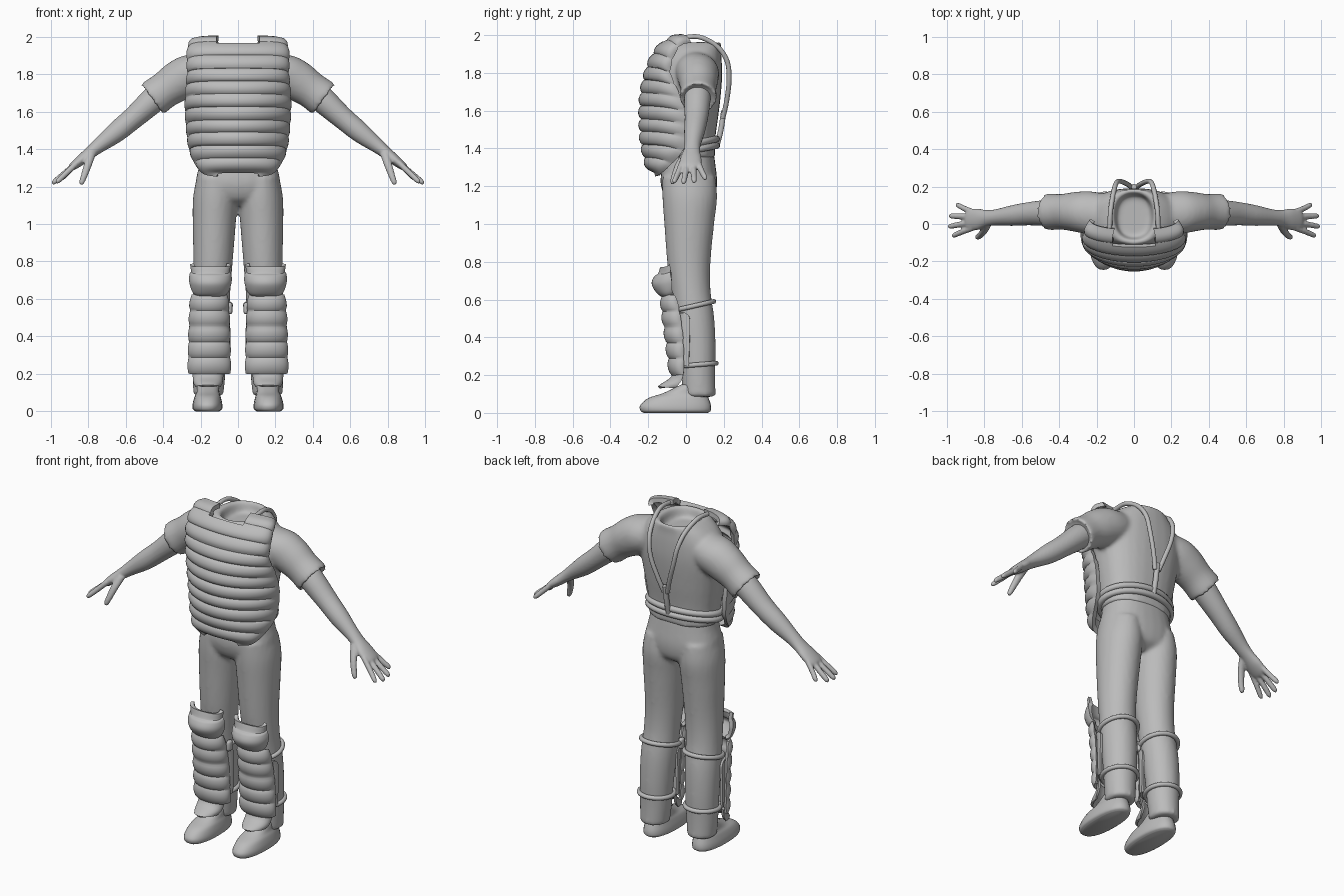
import bpy, bmesh, math
from mathutils import Vector

cube = bpy.data.objects.get("Cube")
if cube:
    bpy.data.objects.remove(cube)

grey = bpy.data.materials.new("plain_grey")
grey.use_nodes = True
grey.diffuse_color = (0.5, 0.5, 0.5, 1)
grey.node_tree.nodes["Principled BSDF"].inputs["Base Color"].default_value = (0.5, 0.5, 0.5, 1)


def smooth_rows(rows, n=4):
    """Catmull-Rom interpolation of tuples."""
    vs = [Vector(r) for r in rows]
    vs = [vs[0] * 2 - vs[1]] + vs + [vs[-1] * 2 - vs[-2]]
    out = []
    for i in range(1, len(vs) - 2):
        a, b, c, d = vs[i - 1:i + 3]
        for k in range(n):
            t = k / n
            out.append(0.5 * (2 * b + (c - a) * t + (2 * a - 5 * b + 4 * c - d) * t ** 2
                              + (3 * b - a - 3 * c + d) * t ** 3))
    return out + [vs[-2]]


def loft(bm, rings, tilt=0, segs=28, square=1.0):
    """Closed tube; rings are (x, y, z, radius_u, radius_y), tilted about y."""
    a = math.radians(tilt)
    prev = first = None
    for x, y, z, ru, rv in smooth_rows(rings):
        ring = []
        for k in range(segs):
            t = 2 * math.pi * k / segs
            c, s = math.cos(t), math.sin(t)
            c = math.copysign(abs(c) ** square, c) * max(ru, 0.002)
            s = math.copysign(abs(s) ** square, s) * max(rv, 0.002)
            ring.append(bm.verts.new((x + c * math.cos(a), y + s, z + c * math.sin(a))))
        if prev:
            for k in range(segs):
                j = (k + 1) % segs
                bm.faces.new((prev[k], prev[j], ring[j], ring[k]))
        first = first or ring
        prev = ring
    bm.faces.new(first)
    bm.faces.new(prev)


def finish(bm, name, mirror=True):
    bmesh.ops.recalc_face_normals(bm, faces=bm.faces)
    me = bpy.data.meshes.new(name)
    bm.to_mesh(me)
    bm.free()
    for p in me.polygons:
        p.use_smooth = True
    me.materials.append(grey)
    ob = bpy.data.objects.new(name, me)
    bpy.context.collection.objects.link(ob)
    if mirror:
        ob.modifiers.new("mirror", "MIRROR").use_clip = False
    return ob


def fuse(ob, voxel, passes):
    """Blend overlapping volumes into one smooth skin."""
    r = ob.modifiers.new("remesh", "REMESH")
    r.mode = "VOXEL"
    r.voxel_size = voxel
    r.use_smooth_shade = True
    s = ob.modifiers.new("smooth", "SMOOTH")
    s.factor, s.iterations = 0.5, passes


def shell(name, rows, cx=0, rib=0, pitch=0.1, start=0, thick=0.02, cut=None, droop=0, mirror=True):
    """Curved plate open at the back; rows are (z, half_width, front_y, edge_y)."""
    bm = bmesh.new()
    n = 28
    grid = []
    for z, w, f, e in smooth_rows(rows, 10):
        line = []
        for i in range(n + 1):
            s = 2 * i / n - 1
            t = s * math.pi / 2
            puff = rib * (abs(math.sin(math.pi * (z - start) / pitch)) ** 0.7) * (1 - s ** 6)
            x = cx + w * math.sin(t) + puff * math.sin(t)
            y = f + (e - f) * (1 - math.cos(t)) - puff * math.cos(t)
            line.append(bm.verts.new((x, y, z + droop * s ** 4)))
        grid.append(line)
    for a, b in zip(grid, grid[1:]):
        for i in range(n):
            s = abs(2 * (i + 0.5) / n - 1)
            if cut and (a[n // 2].co.z + b[n // 2].co.z) / 2 > cut and s < 0.28:
                continue
            bm.faces.new((a[i], a[i + 1], b[i + 1], b[i]))
    bmesh.ops.delete(bm, geom=[v for v in bm.verts if not v.link_faces], context="VERTS")
    ob = finish(bm, name, mirror)
    m = ob.modifiers.new("thickness", "SOLIDIFY")
    m.thickness, m.offset = thick, 0
    ob.modifiers.new("crisp_rim", "EDGE_SPLIT").split_angle = math.radians(55)


def strap(name, points, radius, mirror=True, cyclic=False):
    cu = bpy.data.curves.new(name, "CURVE")
    cu.dimensions = "3D"
    cu.bevel_depth, cu.bevel_resolution, cu.use_fill_caps = radius, 3, True
    pts = points if cyclic else smooth_rows(points, 6)
    sp = cu.splines.new("POLY")
    sp.points.add(len(pts) - 1)
    for p, q in zip(sp.points, pts):
        p.co = (*q, 1)
    sp.use_cyclic_u = cyclic
    sp.use_smooth = True
    cu.materials.append(grey)
    ob = bpy.data.objects.new(name, cu)
    bpy.context.collection.objects.link(ob)
    if mirror:
        ob.modifiers.new("mirror", "MIRROR")


def hoop(cx, cy, z, rx, ry, slope, n=40):
    angles = [2 * math.pi * k / n for k in range(n)]
    return [(cx + rx * math.cos(t), cy + ry * math.sin(t), z + slope * math.sin(t)) for t in angles]


# Shirt: torso with a dished neck opening, and flared sleeves
bm = bmesh.new()
loft(bm, [(0, .01, 1.35, .21, .145), (0, .01, 1.45, .215, .145), (0, .01, 1.6, .24, .165),
          (0, .02, 1.75, .26, .17), (0, .03, 1.85, .245, .16), (0, .035, 1.92, .195, .15),
          (0, .04, 1.965, .125, .145), (0, .04, 1.955, .105, .125), (0, .04, 1.9, .09, .11)],
     square=0.85)
for side in (1, -1):
    loft(bm, [(side * x, y, z, r, q) for x, y, z, r, q in (
        (.15, .05, 1.83, .1, .11), (.24, .06, 1.80, .115, .115), (.32, .065, 1.76, .11, .105),
        (.39, .065, 1.715, .098, .095), (.46, .065, 1.665, .1, .098), (.45, .065, 1.675, .08, .08))],
         tilt=side * 54)
fuse(finish(bm, "shirt", False), 0.012, 6)

# Bare arms with hands: forearm, palm, four fingers and a thumb
bm = bmesh.new()
loft(bm, [(.38, .065, 1.72, .07, .07), (.46, .06, 1.655, .07, .07), (.56, .055, 1.565, .06, .062),
          (.65, .045, 1.49, .055, .055), (.74, .035, 1.42, .04, .043), (.79, .03, 1.38, .032, .045),
          (.84, .025, 1.34, .028, .058), (.885, .022, 1.305, .02, .055), (.9, .022, 1.295, .008, .03)],
     tilt=54)
for y0, y1, x1, z1 in ((-.022, -.06, .97, 1.22), (.008, -.012, .99, 1.215),
                       (.038, .043, .985, 1.22), (.065, .1, .95, 1.235)):
    loft(bm, [(.86, y0, 1.325, .016, .016), ((.86 + x1) / 2, (y0 + y1) / 2, (1.325 + z1) / 2, .016, .016),
              (x1 - .01, y1, z1 + .01, .014, .014), (x1 + .003, y1, z1 - .002, .003, .003)], tilt=54, segs=12)
loft(bm, [(.78, .005, 1.38, .024, .025), (.8, -.035, 1.32, .022, .02), (.82, -.06, 1.26, .018, .017),
          (.835, -.07, 1.22, .014, .014), (.838, -.07, 1.208, .003, .003)], tilt=20, segs=12)
fuse(finish(bm, "arm"), 0.006, 5)

# Trousers: hips and two legs fused together
bm = bmesh.new()
loft(bm, [(0, .01, 1.39, .195, .135), (0, .015, 1.32, .205, .14), (0, .015, 1.22, .225, .15),
          (0, .02, 1.14, .19, .13), (0, .02, 1.1, .1, .08)], square=0.85)
for side in (1, -1):
    loft(bm, [(side * x, y, z, r, q) for x, y, z, r, q in (
        (.12, .015, 1.25, .1, .14), (.122, .02, 1.14, .118, .145), (.127, .017, 1.0, .115, .132),
        (.133, .015, .8, .105, .115), (.14, .025, .65, .1, .105), (.147, .045, .5, .1, .105),
        (.152, .06, .35, .095, .097), (.155, .065, .2, .088, .09), (.158, .07, .085, .08, .087))])
fuse(finish(bm, "trousers", False), 0.012, 5)

# Shoes
bm = bmesh.new()
loft(bm, [(.163, -.055, 0, .062, .17), (.163, -.055, .012, .078, .186), (.163, -.055, .04, .079, .187),
          (.162, -.04, .078, .07, .16), (.16, -.005, .105, .06, .115), (.158, .045, .15, .06, .07)],
     square=0.85)
finish(bm, "shoe")

# Quilted chest protector with shoulder flaps
shell("chest_protector", [
    (1.285, .11, -.165, -.15), (1.31, .18, -.185, -.125), (1.37, .225, -.2, -.06),
    (1.45, .25, -.215, -.005), (1.6, .265, -.22, 0), (1.72, .265, -.21, -.04),
    (1.82, .255, -.185, -.085), (1.9, .257, -.15, -.075), (1.955, .253, -.105, -.05),
    (1.985, .245, -.06, -.02), (1.992, .22, -.01, .02)],
    rib=.02, pitch=.068, start=1.285, thick=.028, cut=1.955, droop=-.03, mirror=False)

# Harness: shoulder straps meeting in a Y, down to a double waist belt
strap("shoulder_strap", [(.13, -.03, 1.985), (.125, .07, 1.99), (.11, .165, 1.94), (.095, .218, 1.86),
                         (.075, .228, 1.76), (.04, .215, 1.65), (.012, .195, 1.56)], .013)
strap("spine_strap", [(0, .2, 1.6), (0, .185, 1.5), (0, .165, 1.42)], .015, False)
for i, z in enumerate((1.385, 1.42)):
    strap("waist_belt_%d" % i, hoop(0, .01, z, .222, .152, .03), .018, False, True)

# Knee pads, ribbed shin guards, side wings and ankle flaps
shell("knee_pad", [(.615, .07, -.1, -.07), (.635, .09, -.14, -.075), (.68, .103, -.17, -.075),
                   (.715, .1, -.16, -.08), (.73, .093, -.14, -.08), (.77, .098, -.125, -.085)],
      cx=.147, thick=.022, droop=.018)
shell("shin_guard", [(.205, .102, -.068, -.015), (.3, .1, -.08, -.015), (.42, .097, -.095, -.02),
                     (.55, .092, -.112, -.04), (.62, .085, -.112, -.06)],
      cx=.153, rib=.014, pitch=.083, start=.205, thick=.02)
shell("shin_wing", [(.25, .1, -.045, .015), (.4, .102, -.06, .02), (.5, .1, -.07, .02),
                    (.53, .095, -.07, -.005)], cx=.15, thick=.014)
shell("ankle_flap", [(.135, .06, -.145, -.06), (.15, .07, -.125, -.04), (.18, .074, -.08, -.02),
                     (.225, .078, -.05, -.01)], cx=.16, thick=.014)

# Calf straps with a buckle
strap("upper_calf_strap", hoop(.144, .037, .565, .105, .11, .025), .013, True, True)
strap("lower_calf_strap", hoop(.154, .06, .255, .096, .1, .008), .013, True, True)
bm = bmesh.new()
loft(bm, [(.045, -.02, .52, .008, .014), (.043, -.02, .53, .013, .022),
          (.043, -.02, .57, .013, .022), (.045, -.02, .58, .008, .014)], segs=12)
finish(bm, "strap_buckle")
